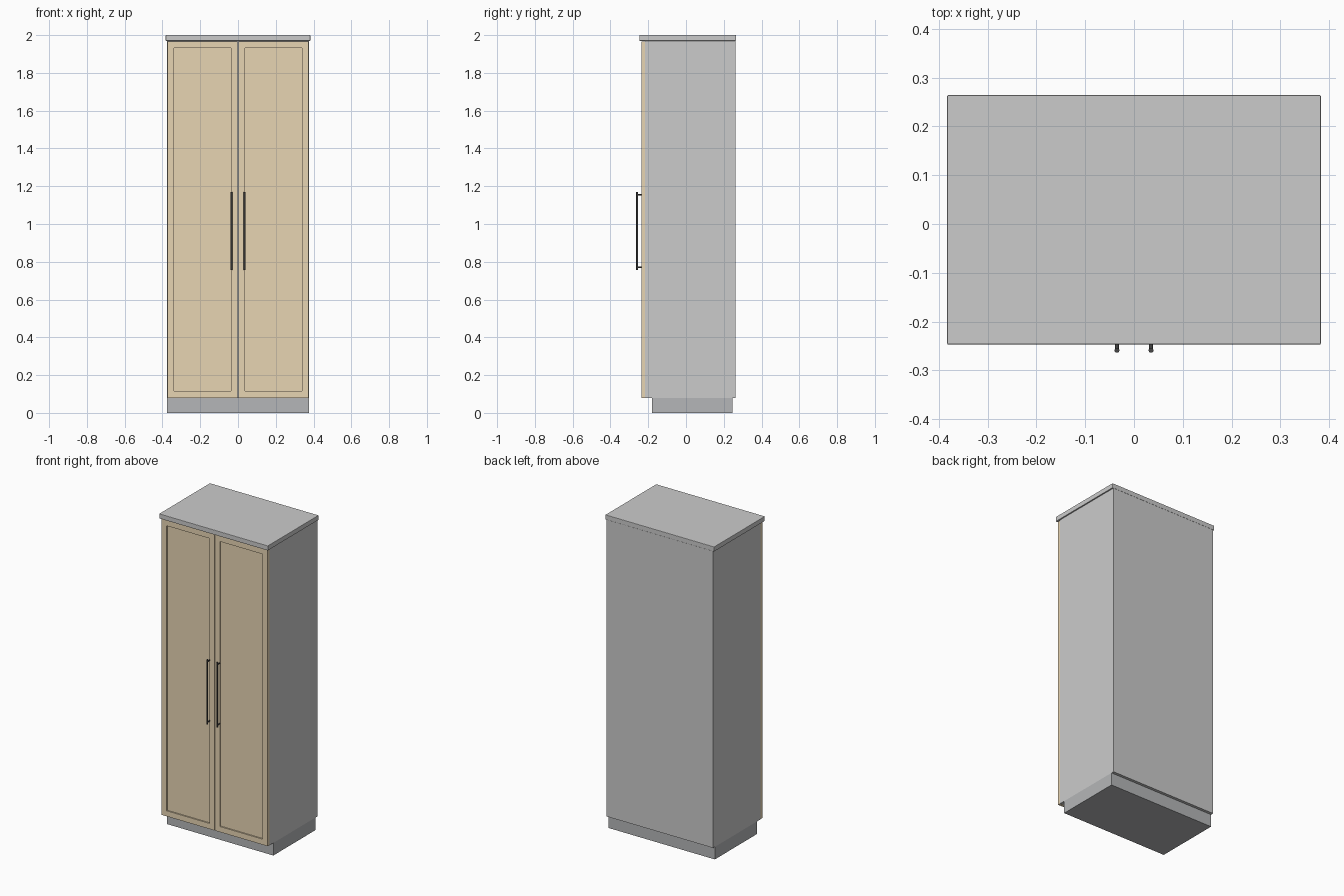
import bpy, bmesh, math

if "Cube" in bpy.data.objects:
    bpy.data.objects.remove(bpy.data.objects["Cube"])


def material(name, rgb):
    m = bpy.data.materials.new(name)
    m.diffuse_color = (*rgb, 1)
    m.use_nodes = True
    m.node_tree.nodes["Principled BSDF"].inputs["Base Color"].default_value = m.diffuse_color
    return m


WOOD = material("oak", (0.80, 0.66, 0.45))
PLINTH = material("plinth_grey", (0.46, 0.47, 0.48))
DARK = material("dark_metal", (0.06, 0.06, 0.06))


def finish(bm, name, mat=None):
    bmesh.ops.recalc_face_normals(bm, faces=bm.faces)
    mesh = bpy.data.meshes.new(name)
    bm.to_mesh(mesh)
    bm.free()
    ob = bpy.data.objects.new(name, mesh)
    bpy.context.collection.objects.link(ob)
    if mat:
        mesh.materials.append(mat)
    return ob


def box_bm(lo, hi):
    bm = bmesh.new()
    bmesh.ops.create_cube(bm, size=1)
    for v in bm.verts:
        v.co = [(a + b) / 2 + c * (b - a) for a, b, c in zip(lo, hi, v.co)]
    return bm


def box(name, lo, hi, mat=None, bevel=0):
    ob = finish(box_bm(lo, hi), name, mat)
    if bevel:
        mod = ob.modifiers.new("soft_edges", 'BEVEL')
        mod.width, mod.segments = bevel, 2
    return ob


def door(name, x0, x1):
    # slab with a recessed shaker panel on its front face
    bm = box_bm((x0, -0.235, 0.08), (x1, -0.2175, 1.966))
    bm.normal_update()
    front = min(bm.faces, key=lambda f: f.calc_center_median().y)
    bmesh.ops.inset_region(bm, faces=[front], thickness=0.05)
    panel = bmesh.ops.extrude_face_region(bm, geom=[front])
    verts = [g for g in panel["geom"] if isinstance(g, bmesh.types.BMVert)]
    bmesh.ops.translate(bm, vec=(0, 0.008, 0), verts=verts)
    if front.is_valid:
        bmesh.ops.delete(bm, geom=[front], context='FACES_ONLY')
    return finish(bm, name, WOOD)


def rod(name, loc, radius, length, rot=(0, 0, 0)):
    bpy.ops.mesh.primitive_cylinder_add(vertices=16, radius=radius, depth=length,
                                        location=loc, rotation=rot)
    ob = bpy.context.object
    ob.name = name
    ob.data.materials.append(DARK)
    bpy.ops.object.shade_smooth_by_angle(angle=math.radians(40))


# cabinet body, recessed plinth and overhanging top
box("plinth", (-0.375, -0.18, 0), (0.375, 0.245, 0.08), PLINTH)
box("carcass", (-0.375, -0.2165, 0.08), (0.375, 0.263, 1.97))
box("top_panel", (-0.383, -0.247, 1.97), (0.383, 0.264, 2.0), bevel=0.002)

# mirrored doors, each with a bar handle on two posts
for side, s in (("left", -1), ("right", 1)):
    door(side + "_door", *sorted((s * 0.002, s * 0.374)))
    x = s * 0.035
    rod(side + "_handle_bar", (x, -0.259, 0.963), 0.005, 0.412)
    for level, z in (("lower", 0.77), ("upper", 1.156)):
        rod(f"{side}_{level}_handle_post", (x, -0.246, z), 0.004, 0.024,
            (math.pi / 2, 0, 0))
